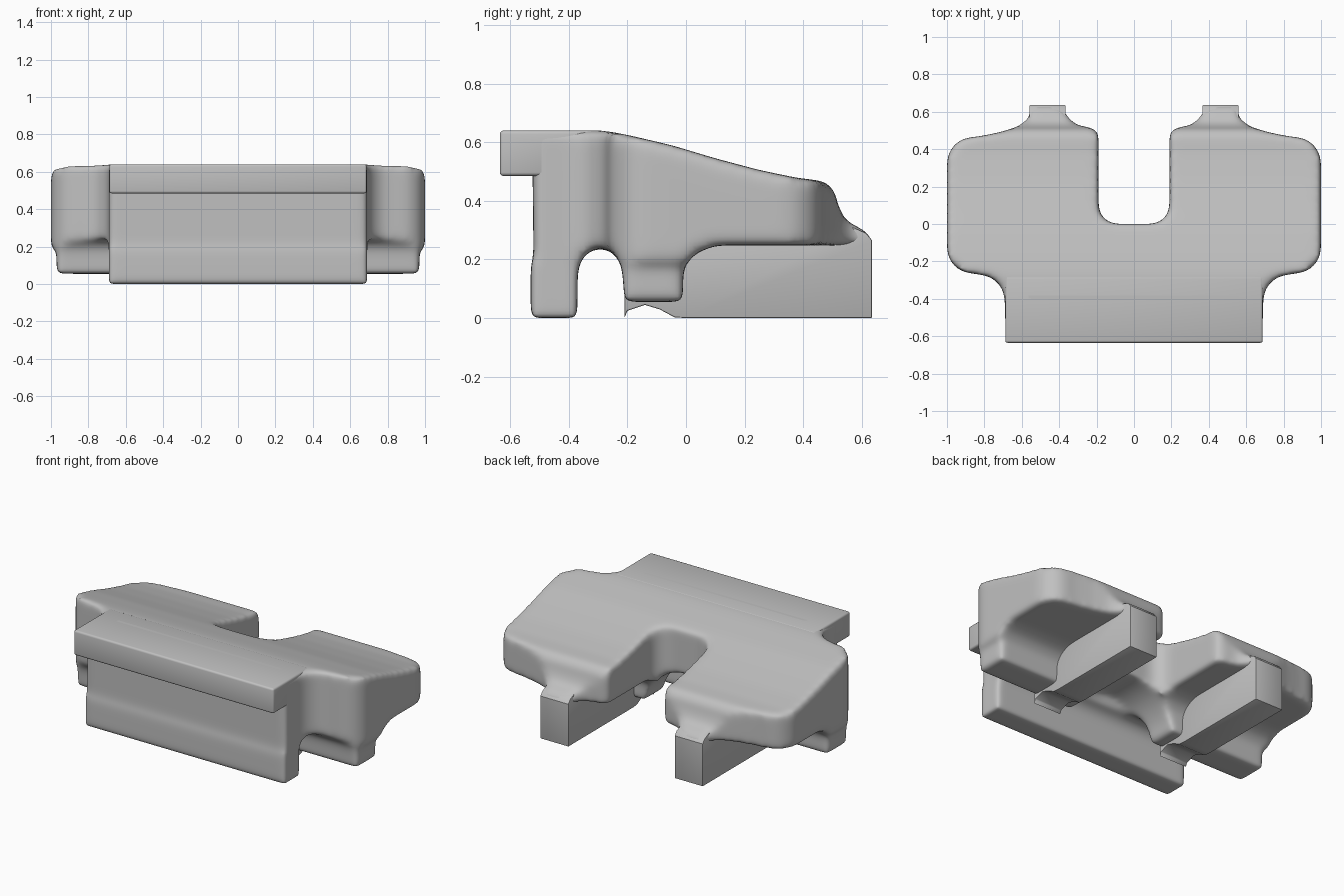
import bpy, bmesh, math

cube = bpy.data.objects.get("Cube")
if cube:
    bpy.data.objects.remove(cube, do_unlink=True)

grey = bpy.data.materials.new("plain grey")
grey.use_nodes = True
grey.diffuse_color = (0.53, 0.53, 0.53, 1)
grey.node_tree.nodes["Principled BSDF"].inputs["Base Color"].default_value = (0.53, 0.53, 0.53, 1)


def prism(name, points, start, end, axis):
    """Extrude a closed profile along z (points are x, y) or x (points are y, z)."""
    bm = bmesh.new()
    place = (lambda a, b: (a, b, start)) if axis == "z" else (lambda a, b: (start, a, b))
    face = bm.faces.new([bm.verts.new(place(a, b)) for a, b in points])
    top = bmesh.ops.extrude_face_region(bm, geom=[face])["geom"]
    shift = (0, 0, end - start) if axis == "z" else (end - start, 0, 0)
    bmesh.ops.translate(bm, vec=shift, verts=[g for g in top if isinstance(g, bmesh.types.BMVert)])
    bmesh.ops.recalc_face_normals(bm, faces=bm.faces)
    mesh = bpy.data.meshes.new(name)
    bm.to_mesh(mesh)
    bm.free()
    mesh.materials.append(grey)
    obj = bpy.data.objects.new(name, mesh)
    bpy.context.collection.objects.link(obj)
    return obj


def activate(obj):
    bpy.ops.object.select_all(action="DESELECT")
    obj.select_set(True)
    bpy.context.view_layer.objects.active = obj


def apply(obj, kind, **settings):
    activate(obj)
    mod = obj.modifiers.new(kind.lower(), kind)
    for key, value in settings.items():
        setattr(mod, key, value)
    bpy.ops.object.modifier_apply(modifier=mod.name)


def combine(obj, tool, operation):
    apply(obj, "BOOLEAN", object=tool, operation=operation, solver="EXACT")
    bpy.data.objects.remove(tool, do_unlink=True)


def arc(cx, cy, rx, ry, first, last, steps=8):
    angles = [math.radians(first + (last - first) * i / steps) for i in range(steps + 1)]
    return [(cx + rx * math.cos(a), cy + ry * math.sin(a)) for a in angles]


# Plan outline: front wall, neck, wide shoulders and slotted rear arms
half = arc(0.09, 0.1, 0.1, 0.1, -90, 0, 5) + [
    (0.19, 0.49), (0.23, 0.515), (0.31, 0.53), (0.35, 0.57), (0.38, 0.62), (0.42, 0.635),
    (0.56, 0.635), (0.56, 0.57), (0.62, 0.52), (0.72, 0.49), (0.83, 0.468)]
half += arc(0.86, 0.325, 0.14, 0.14, 80, 0, 6) + arc(0.86, -0.13, 0.14, 0.135, 0, -90, 6)
half += arc(0.83, -0.41, 0.14, 0.14, 90, 180, 6) + [(0.69, -0.53)]
body = prism("clamp_body", half + [(-x, y) for x, y in reversed(half)], -0.1, 0.8, "z")

# Side profile: sloping top, arched channel, foot and raised underside
side = [(-0.53, 0), (-0.37, 0)] + arc(-0.293, 0.15, 0.077, 0.09, 180, 0) + [
    (-0.21, 0.055), (-0.01, 0.055), (-0.01, 0.17), (0.03, 0.22), (0.1, 0.248),
    (0.64, 0.248), (0.64, 0.27), (0.6, 0.305), (0.545, 0.33), (0.52, 0.38), (0.505, 0.44),
    (0.47, 0.468), (0.38, 0.478), (0.25, 0.505), (0.1, 0.545), (-0.05, 0.59), (-0.2, 0.625),
    (-0.28, 0.64), (-0.525, 0.64), (-0.52, 0.21), (-0.53, 0.18)]
combine(body, prism("side_cutter", side, -1.1, 1.1, "x"), "INTERSECT")

# Narrower side feet
for s in (-1, 1):
    step = [(s * 0.97, -0.5), (s * 1.1, -0.5), (s * 1.1, 0.03), (s * 0.97, 0.03)]
    combine(body, prism("foot_cutter", step, -0.1, 0.19, "z"), "DIFFERENCE")

# Arched hollow under the end of the slot
scoop = prism("scoop_cutter", arc(0, 0, 0.3, 0.3, 0, 180, 16), -0.25, 0.06, "z")
scoop.rotation_euler.x = math.pi / 2
scoop.location.y = -0.22
bpy.context.view_layer.update()
combine(body, scoop, "DIFFERENCE")

# Blend the casting edges
apply(body, "REMESH", mode="VOXEL", voxel_size=0.015)
apply(body, "SMOOTH", factor=0.5, iterations=22)
activate(body)
bpy.ops.object.shade_smooth()

# Front lip with crisp edges
lip = prism("front_lip", [(-0.635, 0.485), (-0.45, 0.485), (-0.4, 0.55), (-0.28, 0.6),
                          (-0.28, 0.64), (-0.635, 0.64)], -0.688, 0.688, "x")
# Trim the lip ends along the neck
apply(lip, "BEVEL", width=0.012, segments=3, limit_method="ANGLE", angle_limit=0.8)
activate(lip)
bpy.ops.object.shade_smooth_by_angle(angle=math.radians(35))

# Rails under the arms, with a shallow arch near the front
rail = [(-0.21, 0), (-0.2, 0.025), (-0.14, 0.045), (-0.09, 0.03), (-0.04, 0.003), (0, 0),
        (0.635, 0), (0.635, 0.265), (0.615, 0.29), (0.57, 0.31), (0.5, 0.33), (0, 0.33),
        (-0.16, 0.3), (-0.21, 0.2)]
for name, x in (("left_rail", 0.365), ("right_rail", -0.56)):
    obj = prism(name, rail, x, x + 0.195, "x")
    apply(obj, "BEVEL", width=0.006, segments=2, limit_method="ANGLE", angle_limit=0.8)
    activate(obj)
    bpy.ops.object.shade_smooth_by_angle(angle=math.radians(35))
